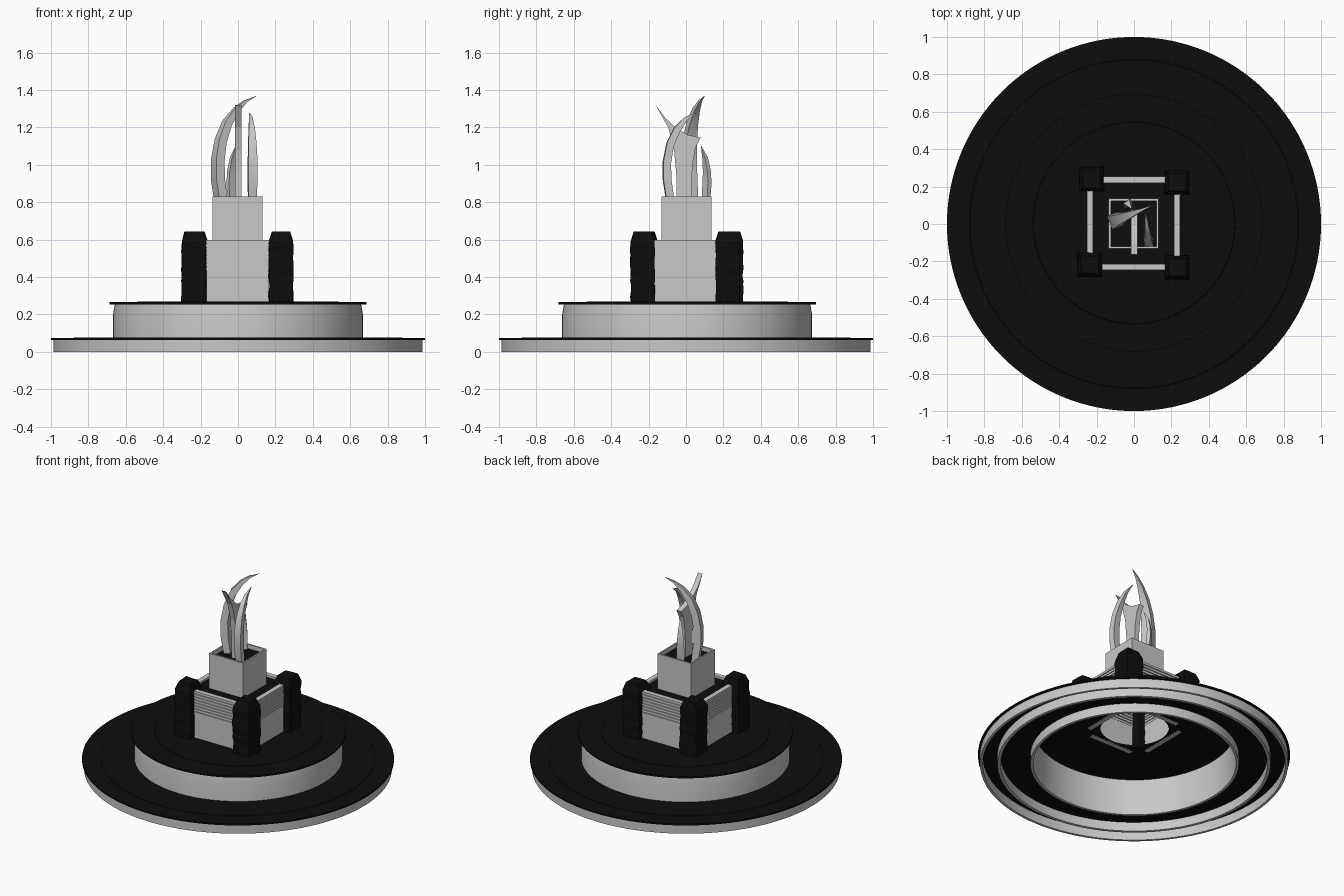
import bpy, bmesh, math, random
from mathutils import Vector

random.seed(4)
old = bpy.data.objects.get("Cube")
if old:
    bpy.data.objects.remove(old, do_unlink=True)


def material(name, value):
    m = bpy.data.materials.new(name)
    m.use_nodes = True
    col = (value, value, value, 1)
    m.diffuse_color = col
    b = m.node_tree.nodes["Principled BSDF"]
    b.inputs["Base Color"].default_value = col
    b.inputs["Roughness"].default_value = 0.7
    return m


BLACK = material("charcoal black", 0.004)
GREY = material("light grey", 0.58)


def finish(name, bm, mat, smooth=False):
    bmesh.ops.recalc_face_normals(bm, faces=bm.faces)
    me = bpy.data.meshes.new(name)
    bm.to_mesh(me)
    bm.free()
    me.materials.append(mat)
    ob = bpy.data.objects.new(name, me)
    bpy.context.collection.objects.link(ob)
    if smooth:
        bpy.ops.object.select_all(action='DESELECT')
        ob.select_set(True)
        bpy.context.view_layer.objects.active = ob
        bpy.ops.object.shade_smooth_by_angle(angle=math.radians(30))
    return ob


def lathe(name, profile, mat, cy=0.0, n=128):
    """Spin a closed (radius, z) profile around the vertical axis."""
    bm = bmesh.new()
    rings = []
    for i in range(n):
        a = 2 * math.pi * i / n
        rings.append([bm.verts.new((r * math.cos(a), cy + r * math.sin(a), z)) for r, z in profile])
    k = len(profile)
    for i in range(n):
        p, q = rings[i], rings[(i + 1) % n]
        for j in range(k):
            bm.faces.new((p[j], q[j], q[(j + 1) % k], p[(j + 1) % k]))
    return finish(name, bm, mat, True)


def add_box(bm, x0, x1, y0, y1, z0, z1):
    v = bmesh.ops.create_cube(bm, size=1)["verts"]
    for w in v:
        w.co = ((x0 + x1) / 2 + w.co.x * (x1 - x0),
                (y0 + y1) / 2 + w.co.y * (y1 - y0),
                (z0 + z1) / 2 + w.co.z * (z1 - z0))
    return v


# Lower disc: black plate on two thin grey rings
lathe("lower_plate", [(0.66, 0.064), (1.0, 0.064), (1.0, 0.075), (0.88, 0.075),
                      (0.878, 0.077), (0.66, 0.077)], BLACK)
lathe("lower_outer_wall", [(0.97, 0), (0.987, 0), (0.987, 0.066), (0.97, 0.066)], GREY)
lathe("lower_inner_wall", [(0.855, 0), (0.875, 0), (0.875, 0.066), (0.855, 0.066)], GREY)

# Upper tier: hollow drum with a black plate that has a round opening
lathe("drum_wall", [(0.65, 0), (0.668, 0), (0.668, 0.2), (0.658, 0.256), (0.645, 0.256)], GREY, 0.006)
lathe("drum_plate", [(0.22, 0.254), (0.688, 0.254), (0.688, 0.266), (0.54, 0.266),
                     (0.538, 0.268), (0.22, 0.268)], BLACK, 0.006)

# Rough corner posts with a chamfered top
for name, cx, cy in (("front_right_post", -0.237, -0.218), ("front_left_post", 0.23, -0.232),
                     ("back_left_post", 0.23, 0.223), ("back_right_post", -0.228, 0.24)):
    bm = bmesh.new()
    rings = []
    levels = [0.262 + 0.03 * i for i in range(13)]
    for i, z in enumerate(levels):
        h = 0.046 if i == 12 else 0.063
        ring = []
        for sx, sy in ((-1, -1), (0, -1), (1, -1), (1, 0), (1, 1), (0, 1), (-1, 1), (-1, 0)):
            s = h + random.uniform(-0.003, 0.004)
            ring.append(bm.verts.new((cx + sx * s, cy + sy * s, min(z, 0.628) if i < 12 else 0.643)))
        rings.append(ring)
    for a, b in zip(rings, rings[1:]):
        for j in range(8):
            bm.faces.new((a[j], a[(j + 1) % 8], b[(j + 1) % 8], b[j]))
    bm.faces.new(rings[0])
    bm.faces.new(rings[-1])
    finish(name, bm, BLACK)

# Side panels with a louvred upper half: axis, plane position, span
for side, axis, pos, lo, hi in (("front", 0, -0.23, -0.168, 0.162), ("back", 0, 0.237, -0.163, 0.168),
                                ("left", 1, 0.23, -0.172, 0.162), ("right", 1, -0.235, -0.158, 0.178)):
    def slab(bm, extra, t, z0, z1):
        if axis == 0:
            add_box(bm, lo - extra, hi + extra, pos - t, pos + t, z0, z1)
        else:
            add_box(bm, pos - t, pos + t, lo - extra, hi + extra, z0, z1)
    bm = bmesh.new()
    slab(bm, 0, 0.015, 0.25, 0.44)
    slab(bm, 0, 0.010, 0.44, 0.59)
    finish(side + "_panel", bm, GREY)
    bm = bmesh.new()
    for i in range(8):
        slab(bm, 0.004, 0.017, 0.437 + i * 0.0208, 0.437 + i * 0.0208 + 0.015)
    finish(side + "_louvres", bm, GREY)

# Dark deck between the panels
bm = bmesh.new()
add_box(bm, -0.225, 0.22, -0.22, 0.227, 0.565, 0.582)
finish("deck", bm, BLACK)

# Open square fire box and its dark filling
bm = bmesh.new()
x0, x1, y0, y1, t = -0.135, 0.13, -0.13, 0.135, 0.011
add_box(bm, x0, x1, y0, y0 + t, 0.575, 0.83)
add_box(bm, x0, x1, y1 - t, y1, 0.575, 0.83)
add_box(bm, x0, x0 + t, y0 + t, y1 - t, 0.575, 0.83)
add_box(bm, x1 - t, x1, y0 + t, y1 - t, 0.575, 0.83)
finish("fire_box", bm, GREY)
bm = bmesh.new()
add_box(bm, x0 + t, x1 - t, y0 + t, y1 - t, 0.79, 0.80)
finish("fire_box_filling", bm, BLACK)


def horn(name, origin, direction, rungs):
    """Curved blade; each rung is (outer s, inner s, outer z, inner z, width)."""
    d = Vector((*direction, 0)).normalized()
    side = Vector((-d.y, d.x, 0))
    o = Vector((*origin, 0))
    bm = bmesh.new()
    rings = []
    for so, si, zo, zi, w in rungs:
        rings.append([bm.verts.new(o + d * s + side * k * w / 2 + Vector((0, 0, z)))
                      for s, z, k in ((so, zo, -1), (so, zo, 1), (si, zi, 1), (si, zi, -1))])
    for a, b in zip(rings, rings[1:]):
        for j in range(4):
            bm.faces.new((a[j], a[(j + 1) % 4], b[(j + 1) % 4], b[j]))
    bm.faces.new(rings[0])
    bm.faces.new(rings[-1])
    finish(name, bm, GREY, True)


# Flame blades curling over the box
horn("tall_flame", (-0.13, 0.005), (0.23, 0.095), [
    (0.02, 0.065, 0.80, 0.80, 0.08), (0.0, 0.05, 0.92, 0.92, 0.08), (0.0, 0.047, 1.03, 1.02, 0.077),
    (0.02, 0.062, 1.14, 1.12, 0.066), (0.06, 0.095, 1.235, 1.21, 0.05),
    (0.12, 0.142, 1.305, 1.285, 0.032), (0.18, 0.19, 1.345, 1.335, 0.015), (0.245, 0.246, 1.368, 1.367, 0.002)])
horn("side_flame", (0.08, -0.122), (-0.1, 1), [
    (0.018, 0.06, 0.80, 0.80, 0.042), (0.0, 0.042, 0.92, 0.92, 0.05), (0.0, 0.04, 1.02, 1.01, 0.05),
    (0.02, 0.055, 1.12, 1.10, 0.042), (0.06, 0.088, 1.20, 1.175, 0.032),
    (0.115, 0.13, 1.255, 1.24, 0.018), (0.185, 0.186, 1.28, 1.279, 0.002)])
horn("small_flame", (-0.042, 0.122), (0.55, -0.75), [
    (0.01, 0.03, 0.80, 0.80, 0.05), (0.0, 0.024, 0.90, 0.90, 0.05), (0.002, 0.024, 0.97, 0.96, 0.042),
    (0.016, 0.033, 1.04, 1.03, 0.027), (0.05, 0.051, 1.10, 1.099, 0.002)])

# Flared centre flame: extruded outline with a hollow top edge
outline = [(-0.05, 0.80), (-0.052, 0.95), (-0.064, 1.08), (-0.095, 1.2), (-0.163, 1.32),
           (-0.11, 1.25), (-0.05, 1.195), (0.01, 1.16), (0.078, 1.145),
           (0.05, 1.09), (0.035, 1.0), (0.03, 0.9), (0.03, 0.80)]
bm = bmesh.new()
face = bm.faces.new([bm.verts.new((-0.016, y, z)) for y, z in outline])
ext = bmesh.ops.extrude_face_region(bm, geom=[face])
bmesh.ops.translate(bm, vec=(0.036, 0, 0), verts=[g for g in ext["geom"] if isinstance(g, bmesh.types.BMVert)])
finish("centre_flame", bm, GREY)
